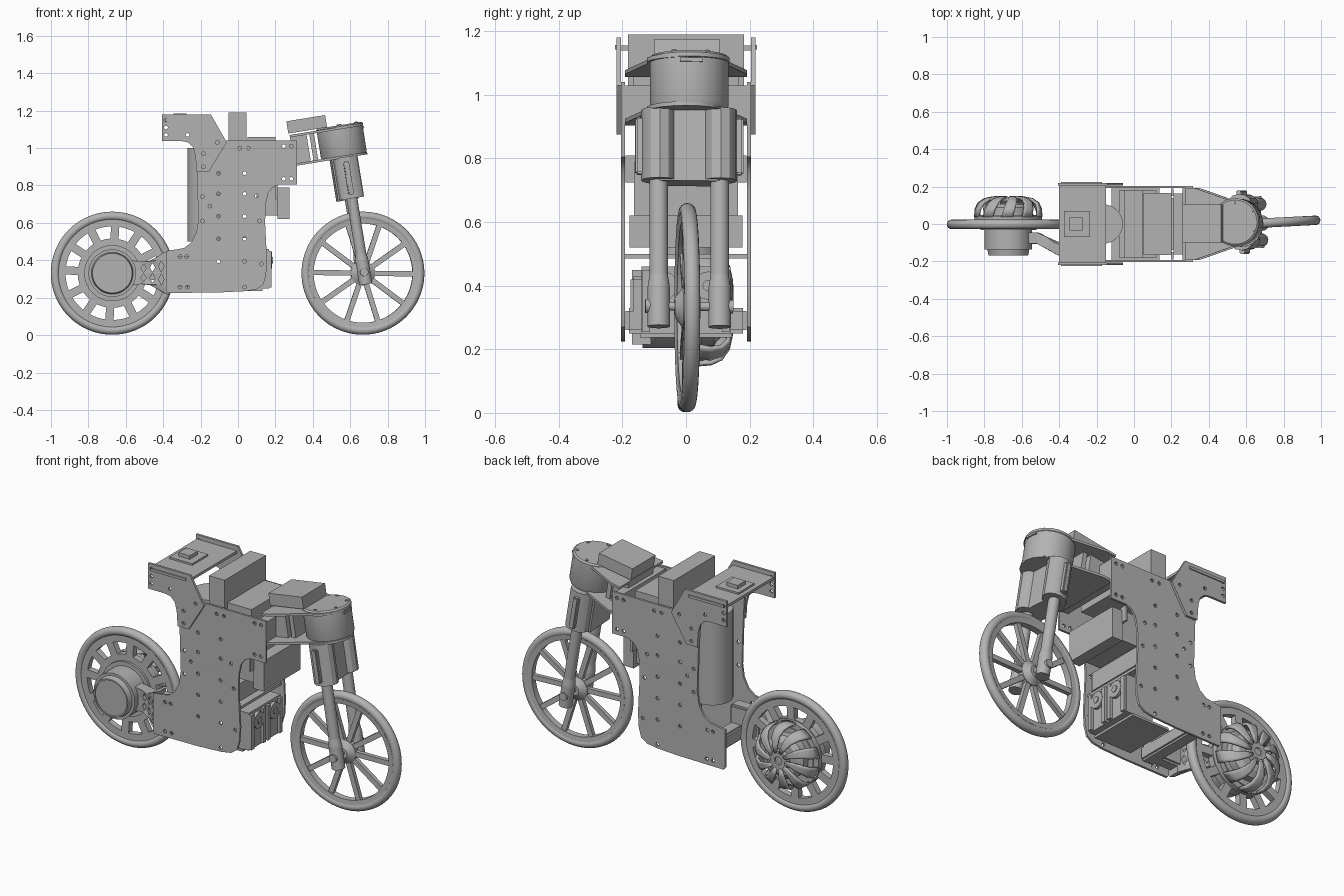
import bpy, bmesh, math
from mathutils import Matrix, Vector

cube = bpy.data.objects.get("Cube")
if cube:
    bpy.data.objects.remove(cube)

grey = bpy.data.materials.new("plain grey")
grey.use_nodes = True
COL = (0.45, 0.45, 0.45, 1)
grey.diffuse_color = COL
grey.node_tree.nodes["Principled BSDF"].inputs["Base Color"].default_value = COL
parts = []


def add(name, me, m=None):
    if m:
        me.transform(m)
    me.materials.clear()
    me.materials.append(grey)
    ob = bpy.data.objects.new(name, me)
    bpy.context.collection.objects.link(ob)
    parts.append(ob)
    return ob


def from_bm(name, bm, m=None):
    bmesh.ops.recalc_face_normals(bm, faces=bm.faces)
    me = bpy.data.meshes.new(name)
    bm.to_mesh(me)
    bm.free()
    return add(name, me, m)


def box(name, x0, x1, y0, y1, z0, z1, m=None, bevel=0):
    bm = bmesh.new()
    size = Matrix.Diagonal((x1 - x0, y1 - y0, z1 - z0, 1))
    mid = Matrix.Translation(((x0 + x1) / 2, (y0 + y1) / 2, (z0 + z1) / 2))
    bmesh.ops.create_cube(bm, size=1, matrix=mid @ size)
    if bevel:
        bmesh.ops.bevel(bm, geom=bm.edges[:], offset=bevel, segments=2, affect='EDGES')
    return from_bm(name, bm, m)


def cyl(name, a, b, r, m=None, r2=None, seg=32, sx=1):
    a, b = Vector(a), Vector(b)
    d = b - a
    rot = d.to_track_quat('Z', 'Y').to_matrix().to_4x4()
    bm = bmesh.new()
    bmesh.ops.create_cone(bm, cap_ends=True, segments=seg, radius1=r, radius2=r2 or r, depth=d.length,
                          matrix=Matrix.Translation((a + b) / 2) @ rot @ Matrix.Diagonal((sx, 1, 1, 1)))
    return from_bm(name, bm, m)


def sheet(name, loops, y0, y1, m=None):
    """Flat plate in x-z with an outline (first loop) and holes, from y0 to y1."""
    cu = bpy.data.curves.new(name, 'CURVE')
    cu.dimensions, cu.fill_mode, cu.extrude = '2D', 'BOTH', (y1 - y0) / 2
    for loop in loops:
        sp = cu.splines.new('POLY')
        sp.points.add(len(loop) - 1)
        for p, (x, z) in zip(sp.points, loop):
            p.co = (x, z, 0, 1)
        sp.use_cyclic_u = True
    tmp = bpy.data.objects.new(name + " curve", cu)
    bpy.context.collection.objects.link(tmp)
    dg = bpy.context.evaluated_depsgraph_get()
    me = bpy.data.meshes.new_from_object(tmp.evaluated_get(dg))
    bpy.data.objects.remove(tmp)
    me.transform(Matrix.Translation((0, (y0 + y1) / 2, 0)) @ Matrix.Rotation(math.pi / 2, 4, 'X'))
    bm = bmesh.new()
    bm.from_mesh(me)
    bmesh.ops.remove_doubles(bm, verts=bm.verts, dist=1e-5)
    return from_bm(name, bm, m)


def lathe(name, prof, m=None, a0=0, a1=360, steps=64, twist=0, closed=False):
    """Turn (radius, y) points round the y axis."""
    bm = bmesh.new()
    full = a1 - a0 == 360
    rows = []
    for i in range(steps + (not full)):
        a = a0 + (a1 - a0) * i / steps
        rows.append([bm.verts.new((r * math.cos(math.radians(a + twist * k)), y, r * math.sin(math.radians(a + twist * k))))
                     for k, (r, y) in enumerate(prof)])
    n = len(prof)
    for i in range(steps):
        A, B = rows[i], rows[(i + 1) % len(rows)]
        for k in range(n if closed else n - 1):
            bm.faces.new((A[k], A[(k + 1) % n], B[(k + 1) % n], B[k]))
    bmesh.ops.remove_doubles(bm, verts=bm.verts, dist=1e-5)
    return from_bm(name, bm, m)


def circle(x, z, r, n=10):
    return [(x + r * math.cos(2 * math.pi * i / n), z + r * math.sin(2 * math.pi * i / n)) for i in range(n)]


def windows(count, r0, r1, half, start):
    """Openings between the spokes of a wheel."""
    out = []
    for k in range(count):
        c, w = start + 2 * math.pi * k / count, math.pi / count
        a, b = w - math.asin(half / r1), w - math.asin(half / r0)
        out.append([(r1 * math.cos(c + a * t / 3), r1 * math.sin(c + a * t / 3)) for t in range(-3, 4)] +
                   [(r0 * math.cos(c - b * t / 2), r0 * math.sin(c - b * t / 2)) for t in range(-2, 3)])
    return out


def tyre(name, m):
    sec = [(0.305 + 0.024 * math.cos(t * math.pi / 8), 0.025 * math.sin(t * math.pi / 8)) for t in range(16)]
    lathe(name, sec, m, closed=True, steps=80)


# Rear wheel with motor and bulged cage
R = Matrix.Translation((-0.672, -0.002, 0.331))
tyre("rear_tyre", R)
sheet("rear_wheel_disc", [circle(0, 0, 0.292, 80)] + windows(12, 0.185, 0.25, 0.022, 0.2), -0.017, 0.017, R)
lathe("rear_motor", [(0, 0.05), (0.15, 0.05), (0.15, -0.03), (0.127, -0.03), (0.127, -0.135), (0.112, -0.135),
                     (0.106, -0.166), (0.098, -0.166), (0.098, -0.16), (0, -0.16)], R)
lathe("cage_base", [(0.18, 0.015), (0.18, 0.045), (0.15, 0.045), (0.15, 0.015)], R, closed=True)
lathe("cage_core", [(0, 0.11), (0.09, 0.11), (0.12, 0.09), (0.12, 0.04)], R)
lathe("cage_hub", [(0, 0.14), (0.02, 0.14), (0.022, 0.147), (0.055, 0.147), (0.06, 0.125), (0, 0.125)], R)
for k in range(10):
    rib = lathe("cage_rib", [(0.045, 0.145), (0.085, 0.143), (0.13, 0.133), (0.16, 0.112), (0.175, 0.08), (0.178, 0.04)],
                R, 36 * k - 10, 36 * k + 10, 4, twist=4)
    s = rib.modifiers.new("thickness", 'SOLIDIFY')
    s.thickness, s.offset = 0.014, 0

# Swing arm, bent outward towards the frame
top = [(-0.57, 0.4), (-0.52, 0.392), (-0.47, 0.398), (-0.43, 0.42), (-0.4, 0.44), (-0.37, 0.45)]
low = [(x, 0.665 - z) for x, z in reversed(top)]
slots = []
for x, h in ((-0.505, 0.022), (-0.457, 0.025), (-0.41, 0.03)):
    for z in (0.3325 - h * 1.15, 0.3325 + h * 1.15):
        slots.append([(x - 0.014, z), (x, z - h), (x + 0.014, z), (x, z + h)])
arm = sheet("swing_arm", [top + low] + slots, -0.03, 0.03)
for v in arm.data.vertices:
    t = min(max((v.co.x + 0.52) / 0.13, 0), 1)
    v.co.y -= 0.075 + 0.065 * t * t * (3 - 2 * t)
box("swing_arm_block", -0.39, -0.2, -0.175, -0.1, 0.25, 0.43, bevel=0.01)
box("swing_arm_cross_block", -0.28, -0.2, -0.19, 0.19, 0.25, 0.33, bevel=0.01)

# Frame side plates and seat side plates
side = [(-0.385, 0.45), (-0.385, 0.24), (-0.375, 0.225), (-0.1, 0.228), (0.04, 0.235), (0.1, 0.245), (0.135, 0.27),
        (0.15, 0.32), (0.155, 0.4), (0.145, 0.6), (0.148, 0.7), (0.162, 0.76), (0.185, 0.79), (0.22, 0.805), (0.315, 0.805),
        (0.315, 1.04), (-0.23, 1.04), (-0.22, 0.87), (-0.212, 0.62), (-0.222, 0.55), (-0.25, 0.495), (-0.29, 0.465), (-0.33, 0.458)]
bolts = [(-0.31, 0.42), (-0.275, 0.42), (-0.31, 0.257), (-0.27, 0.257), (0.01, 1.0), (0.055, 1.0), (0.245, 1.01),
         (0.285, 1.01), (0.245, 0.835), (0.285, 0.835), (-0.15, 0.69), (-0.19, 0.74), (-0.19, 0.61), (0.1, 0.745),
         (0.115, 0.61), (0.125, 0.38), (0.035, 0.257)]
bolts += [(x, z) for x in (-0.105, 0.035) for z in (0.865, 0.755, 0.635, 0.515, 0.395)]
seat = [(-0.405, 1.18), (-0.145, 1.18), (-0.06, 1.03), (-0.155, 0.875), (-0.222, 0.875), (-0.228, 0.96), (-0.24, 1.005),
        (-0.265, 1.03), (-0.3, 1.037), (-0.405, 1.037)]
seat_bolts = [(-0.385, 1.15), (-0.385, 1.11), (-0.385, 1.07), (-0.27, 1.07), (-0.11, 1.03), (-0.185, 0.97), (-0.185, 0.9)]
for s, n in ((-1, "right"), (1, "left")):
    y0, y1 = sorted((s * 0.192, s * 0.204))
    sheet(n + "_frame_plate", [side] + [circle(x, z, 0.01) for x, z in bolts], y0, y1)
    y0, y1 = sorted((s * 0.205, s * 0.218))
    sheet(n + "_seat_plate", [seat] + [circle(x, z, 0.01) for x, z in seat_bolts], y0, y1)
    y0, y1 = sorted((s * 0.218, s * 0.224))
    box(n + "_seat_rail", -0.39, -0.17, y0, y1, 1.143, 1.157)
    y0, y1 = sorted((s * 0.15, s * 0.19))
    box(n + "_brace_tab", 0.2, 0.212, y0, y1, 0.725, 0.81)

# Seat pan with cover plates
box("seat_pan", -0.4, -0.15, -0.206, 0.206, 1.14, 1.155)
box("seat_cover", -0.375, -0.235, -0.07, 0.07, 1.155, 1.165)
box("seat_button", -0.345, -0.275, -0.035, 0.035, 1.165, 1.185)
cyl("rear_pillar", (-0.165, 0, 0.5), (-0.165, 0, 1.0), 0.105)

# Boxes carried between the plates
box("tall_battery", -0.052, 0.045, -0.183, 0.183, 0.93, 1.19)
box("low_battery", 0.05, 0.2, -0.165, 0.165, 0.93, 1.06)
box("front_cross_block", 0.26, 0.312, -0.192, 0.192, 0.91, 1.03)
box("front_control_box", 0.21, 0.275, -0.163, 0.163, 0.62, 0.79)
box("control_box_mount", 0.1, 0.21, -0.14, 0.14, 0.64, 0.81)
box("lower_battery", -0.08, 0.12, -0.178, 0.178, 0.52, 0.62)
box("middle_tray", -0.12, 0.135, -0.192, 0.192, 0.485, 0.5)
box("floor_plate", -0.1, 0.13, -0.145, 0.145, 0.237, 0.25)
box("drive_unit", 0.0, 0.165, -0.14, 0.14, 0.25, 0.46)
for y in (-0.07, 0.07):
    cyl("drive_gear", (0.165, y, 0.4), (0.182, y, 0.4), 0.045, seg=12)
    cyl("drive_gear_hub", (0.18, y, 0.4), (0.187, y, 0.4), 0.018, seg=12)
for y in (-0.125, -0.02, 0.02, 0.125):
    box("drive_column", 0.165, 0.18, y - 0.012, y + 0.012, 0.255, 0.45)

# Raked head bracket
rake = Matrix.Rotation(math.radians(-9.2), 4, 'Y')
H = Matrix.Translation((0.668, 0, 0.335)) @ rake
arc = [(0.125 * math.cos(math.radians(a)), 0.125 * math.sin(math.radians(a))) for a in range(-100, 101, 20)]
outline = [(-0.27, -0.192), (-0.22, -0.192)] + arc + [(-0.22, 0.192), (-0.27, 0.192)]
flat = Matrix.Rotation(-math.pi / 2, 4, 'X')
for n, z in (("lower_bracket_plate", 0.62), ("upper_bracket_plate", 0.775)):
    sheet(n, [outline], -z - 0.013, -z, H @ flat @ Matrix.Diagonal((1, 1, -1, 1)))
box("bracket_block", -0.27, -0.18, -0.11, 0.11, 0.63, 0.78, H)
box("bracket_post", -0.165, -0.14, -0.1, 0.1, 0.63, 0.78, H)
box("display_box", -0.275, -0.065, -0.1, 0.105, 0.797, 0.863, H)

# Steering head and fork, turned slightly
F = Matrix.Translation((0.668, 0.01, 0.335)) @ rake @ Matrix.Rotation(math.radians(3), 4, 'Z')
lathe("steering_head", [(0, 0.625), (0.118, 0.625), (0.124, 0.64), (0.124, 0.775), (0.127, 0.777), (0.127, 0.79),
                        (0.118, 0.797), (0, 0.797)], F @ Matrix.Rotation(math.pi / 2, 4, 'X'))
box("head_slot_cover", 0.12, 0.129, -0.035, 0.035, 0.76, 0.772, F)
for k in range(6):
    a = math.radians(60 * k + 30)
    x, y = 0.105 * math.cos(a), 0.105 * math.sin(a)
    cyl("head_bolt", (x, y, 0.795), (x, y, 0.802), 0.008, F, seg=10)
box("fork_bridge", -0.075, 0.035, -0.095, 0.095, 0.395, 0.625, F)
for s, n in ((-1, "right"), (1, "left")):
    y = s * 0.096
    cyl(n + "_fork_sleeve", (0, y, 0.4), (0, y, 0.625), 0.055, F, seg=12, sx=1.2)
    cyl(n + "_fork_tube", (0, y, 0.08), (0, y, 0.42), 0.029, F)
    cyl(n + "_fork_taper", (0, y, 0.06), (0, y, 0.1), 0.035, F, r2=0.029)
    cyl(n + "_fork_foot", (0, y, -0.065), (0, y, 0.06), 0.035, F)
    y0, y1 = sorted((s * 0.14, s * 0.17))
    box(n + "_fork_clip", -0.018, 0.012, y0, y1, 0.42, 0.6, F, bevel=0.005)
    cyl(n + "_axle_nut", (0, s * 0.12, 0), (0, s * 0.138, 0), 0.022, F, seg=16)
cyl("front_axle", (0, -0.13, 0), (0, 0.13, 0), 0.014, F)

# Front wheel
W = Matrix.Translation((0.668, 0.004, 0.331)) @ Matrix.Rotation(math.radians(3), 4, 'Z')
tyre("front_tyre", W)
lathe("front_rim", [(0.292, -0.021), (0.265, -0.018), (0.265, 0.018), (0.292, 0.021)], W, closed=True)
sheet("front_spokes", [circle(0, 0, 0.285, 80)] + windows(10, 0.065, 0.266, 0.014, 0.3), -0.012, 0.012, W)
lathe("front_hub", [(0, -0.04), (0.03, -0.04), (0.05, -0.025), (0.065, -0.015), (0.065, 0.015), (0.05, 0.025),
                    (0.03, 0.04), (0, 0.04)], W, steps=40)

# Smooth round surfaces, keep edges sharp
bpy.ops.object.select_all(action='DESELECT')
for ob in parts:
    ob.select_set(True)
bpy.context.view_layer.objects.active = parts[0]
bpy.ops.object.shade_smooth_by_angle(angle=math.radians(32))
